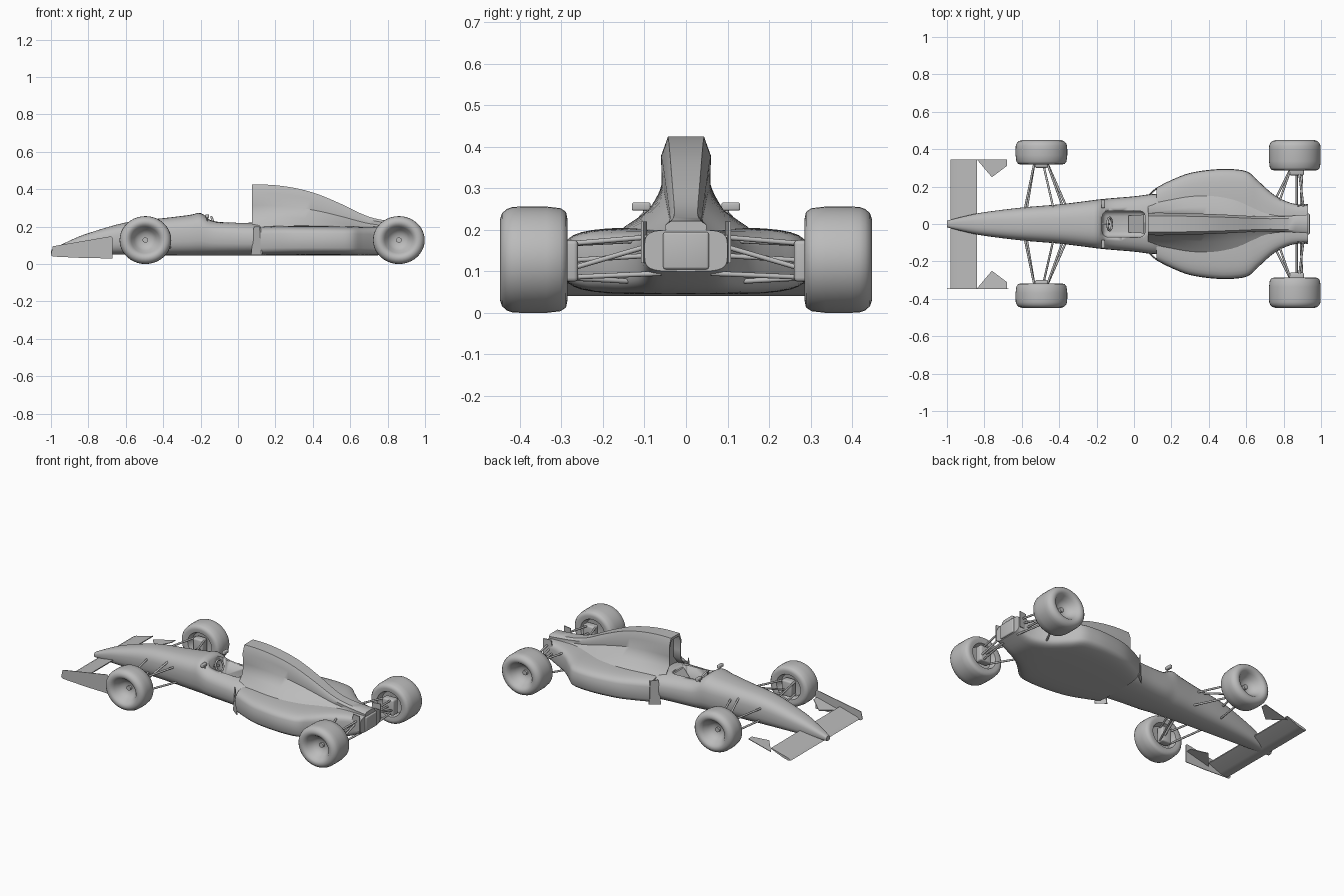
import bpy, bmesh, math
from mathutils import Vector

if "Cube" in bpy.data.objects:
    bpy.data.objects.remove(bpy.data.objects["Cube"])

grey = bpy.data.materials.new("plain_grey")
grey.use_nodes = True
grey.diffuse_color = (0.5, 0.5, 0.5, 1)
grey.node_tree.nodes["Principled BSDF"].inputs["Base Color"].default_value = (0.5, 0.5, 0.5, 1)


def finish(name, bm, angle=40):
    """Turn a bmesh into a smooth shaded object."""
    bmesh.ops.recalc_face_normals(bm, faces=bm.faces)
    mesh = bpy.data.meshes.new(name)
    bm.to_mesh(mesh)
    bm.free()
    mesh.materials.append(grey)
    ob = bpy.data.objects.new(name, mesh)
    bpy.context.collection.objects.link(ob)
    bpy.ops.object.select_all(action='DESELECT')
    ob.select_set(True)
    bpy.context.view_layer.objects.active = ob
    bpy.ops.object.shade_smooth_by_angle(angle=math.radians(angle))
    return ob


def refine(keys, steps=4):
    """Catmull-Rom interpolation between key stations."""
    out = []
    for i in range(len(keys) - 1):
        a, b, c, d = (keys[min(max(i + k, 0), len(keys) - 1)] for k in (-1, 0, 1, 2))
        for s in range(steps):
            t = s / steps
            out.append([0.5 * (2 * q + (r - p) * t + (2 * p - 5 * q + 4 * r - u) * t * t
                               + (3 * q - p - 3 * r + u) * t ** 3)
                        for p, q, r, u in zip(a, b, c, d)])
    return out + [list(keys[-1])]


def bridge(bm, rings, closed_ends=True):
    loops = [[bm.verts.new(p) for p in ring] for ring in rings]
    n = len(loops[0])
    for a, b in zip(loops, loops[1:]):
        for i in range(n):
            j = (i + 1) % n
            bm.faces.new((a[i], a[j], b[j], b[i]))
    if closed_ends:
        bm.faces.new(loops[0])
        bm.faces.new(loops[-1])


def loft(name, keys, section, inlet=0):
    """Skin sections along x, with an optional hollow front opening."""
    rings = [section(*k) for k in refine(keys)]
    if inlet:
        mid = sum((Vector(p) for p in rings[0]), Vector()) / len(rings[0])
        lip = [mid + (Vector(p) - mid) * 0.88 for p in rings[0]]
        rings = [[p + Vector((inlet, 0, 0)) for p in lip], lip] + rings
    bm = bmesh.new()
    bridge(bm, rings)
    return finish(name, bm)


def oval(power):
    """Squared oval section from half width, floor and roof height."""
    def section(x, w, low, high):
        pts = []
        for i in range(32):
            t = math.tau * i / 32
            c, s = math.cos(t), math.sin(t)
            y = math.copysign(abs(c) ** (2 / power), c) * w
            z = math.copysign(abs(s) ** (2 / power), s) * (high - low) / 2
            pts.append((x, y, (high + low) / 2 + z))
        return pts
    return section


def cover_section(x, top, wt, wb):
    base = 0.17
    h = top - base
    half = [(0.72 * wt, top - 0.02 * h), (wt, top - 0.2 * h), (0.97 * wt, base + 0.55 * h),
            (max(wt, 0.5 * wb), base + 0.32 * h), (0.78 * wb, base + 0.17 * h), (wb, base)]
    return [(x, y, z) for y, z in half] + [(x, -y, z) for y, z in reversed(half)]


def rod(name, a, b, r=0.006):
    a, b = Vector(a), Vector(b)
    bm = bmesh.new()
    bmesh.ops.create_cone(bm, cap_ends=True, segments=10, radius1=r, radius2=r, depth=(b - a).length)
    bmesh.ops.rotate(bm, verts=bm.verts, matrix=(b - a).to_track_quat('Z', 'Y').to_matrix())
    bmesh.ops.translate(bm, verts=bm.verts, vec=(a + b) / 2)
    return finish(name, bm)


def box(name, centre, size, bevel=0.0):
    bm = bmesh.new()
    bmesh.ops.create_cube(bm, size=1)
    bmesh.ops.scale(bm, verts=bm.verts, vec=size)
    if bevel:
        bmesh.ops.bevel(bm, geom=bm.edges[:], offset=bevel, segments=3, affect='EDGES', profile=0.5)
    bmesh.ops.translate(bm, verts=bm.verts, vec=centre)
    return finish(name, bm)


def plate(name, pts, shift):
    """Flat outline given a thickness by a shift vector."""
    bm = bmesh.new()
    bridge(bm, [pts, [Vector(p) + Vector(shift) for p in pts]])
    return finish(name, bm, 30)


# nose and cockpit tub
tub = loft("nose_and_tub", [
    (-1, .018, .045, .075), (-.9, .043, .047, .125), (-.8, .063, .05, .165), (-.6, .088, .05, .222),
    (-.4, .105, .047, .245), (-.26, .122, .045, .262), (-.2, .13, .045, .272), (-.13, .137, .045, .235),
    (0, .148, .045, .225), (.1, .16, .045, .22), (.2, .16, .045, .2)], oval(2.7))
cutter = box("cockpit_cutter", (-.055, 0, .25), (.23, .14, .3), .03)
cutter.hide_render = True
bpy.context.view_layer.objects.active = tub
cut = tub.modifiers.new("cockpit", 'BOOLEAN')
cut.operation = 'DIFFERENCE'
cut.object = cutter
bpy.ops.object.modifier_apply(modifier=cut.name)
bpy.data.objects.remove(cutter)

# cockpit fittings
plate("seat", [(.05, -.05, .21), (.05, .05, .21), (-.03, .045, .115), (-.03, -.045, .115)], (.012, 0, 0))
bpy.ops.mesh.primitive_torus_add(location=(-.13, 0, .22), rotation=(0, 1.2, 0), major_radius=.034,
                                 minor_radius=.006, major_segments=24, minor_segments=8)
wheel_ring = bpy.context.object
wheel_ring.name = "steering_wheel"
wheel_ring.data.materials.append(grey)
bpy.ops.object.shade_smooth()
rod("steering_column", (-.13, 0, .22), (-.19, 0, .2))

# side pods, floor and tail
loft("side_pods", [
    (.12, .195, .045, .2), (.2, .235, .045, .204), (.3, .273, .045, .206), (.43, .292, .045, .206),
    (.53, .293, .045, .205), (.61, .278, .045, .203), (.67, .225, .045, .2), (.75, .155, .047, .2),
    (.84, .112, .06, .2), (.93, .1, .1, .2)], oval(4.5), inlet=.08)

# engine cover with air intake
loft("engine_cover", [
    (.075, .43, .06, .12), (.18, .428, .06, .15), (.3, .412, .057, .18), (.42, .38, .053, .19),
    (.55, .325, .047, .18), (.68, .262, .04, .13), (.78, .236, .04, .1), (.93, .222, .05, .09)],
    cover_section, inlet=.05)

# front wing, one blade from side to side
blade = [(-.98, .045), (-.96, .056), (-.92, .066), (-.84, .088), (-.84, .082), (-.92, .05), (-.96, .04)]
plate("front_wing", [(x, -.345, z) for x, z in blade], (0, .69, 0))
outline = [(-1, .05), (-.99, .095), (-.68, .148), (-.67, .14), (-.67, .03), (-.82, .032), (-.99, .04)]
plate("front_wing_end_plate", [(x, -.348, z) for x, z in outline], (0, .004, 0))

# tyre and dished rim, as depth from the outer face and radius
TYRE = [(.055, .001), (.055, .014), (.068, .014), (.066, .035), (.045, .055), (.02, .07), (.004, .082),
        (0, .098), (.005, .112), (.016, .122), (.03, .127), (.05, .128)]


def wheel(name, x, side, inner, outer):
    width = outer - inner
    profile = TYRE + [(width - .05, .128), (width - .016, .124), (width - .003, .115), (width, .1),
                      (width - .004, .078), (width - .04, .068), (width - .05, .001)]
    bm = bmesh.new()
    rings = []
    for d, r in profile:
        ring = [(x + 1.08 * r * math.cos(math.tau * i / 40), side * (outer - d),
                 .128 + r * math.sin(math.tau * i / 40)) for i in range(40)]
        rings.append(ring)
    bridge(bm, rings)
    finish(name, bm, 50)


# parts repeated on both sides
for side, label in ((1, "right"), (-1, "left")):
    def at(x, y, z):
        return (x, side * y, z)

    wheel(label + "_front_wheel", -.495, side, .318, .448)
    wheel(label + "_rear_wheel", .86, side, .286, .448)

    # front suspension
    arms = [((-.53, .34, .165), (-.585, .075, .17)), ((-.47, .34, .165), (-.38, .09, .18)),
            ((-.53, .34, .085), (-.575, .07, .09)), ((-.47, .34, .085), (-.36, .09, .09)),
            ((-.49, .34, .1), (-.43, .08, .2))]
    # rear suspension
    arms += [((.84, .3, .165), (.77, .1, .175)), ((.88, .3, .165), (.91, .06, .185)),
             ((.84, .3, .085), (.75, .12, .075)), ((.88, .3, .085), (.91, .06, .095)),
             ((.9, .3, .1), (.89, .06, .17)), ((.87, .3, .125), (.87, .06, .14))]
    for i, (a, b) in enumerate(arms):
        rod(label + "_suspension_arm_" + str(i + 1), at(*a), at(*b))
    box(label + "_front_upright", at(-.495, .325, .125), (.07, .05, .1), .01)
    box(label + "_rear_upright", at(.87, .285, .125), (.08, .05, .1), .01)

    # mirrors
    box(label + "_mirror", at(-.165, .108, .256), (.02, .045, .02), .005)
    rod(label + "_mirror_stalk", at(-.165, .1, .25), at(-.165, .09, .21), .004)

    # vane beside the pod intake
    plate(label + "_vane", [at(.07, .15, .047), at(.125, .192, .047), at(.115, .192, .2), at(.085, .155, .2)],
          (.006, 0, 0))
    # small wing fin behind the front wing
    plate(label + "_wing_fin", [at(-.84, .345, .06), at(-.68, .345, .1), at(-.68, .31, .1), at(-.76, .25, .075)],
          (0, 0, .004))
    # tail fin
    plate(label + "_tail_fin", [at(.86, .1, .12), at(.93, .108, .12), at(.93, .108, .22), at(.88, .1, .22)],
          (0, -side * .006, 0))

# gearbox at the tail
box("gearbox", (.9, 0, .15), (.08, .11, .09), .006)
